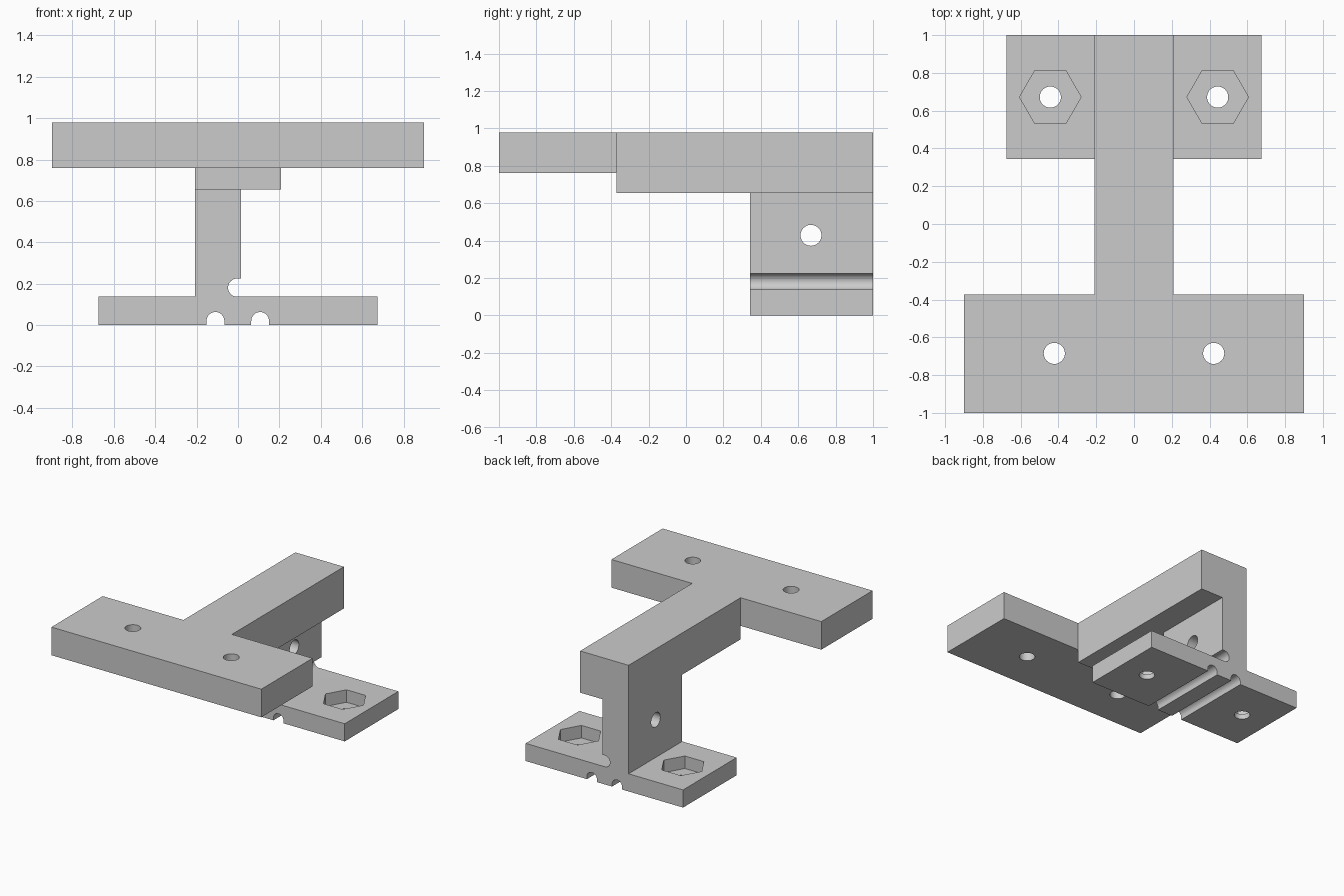
import bpy
import bmesh
from math import cos, sin, pi, radians
from mathutils import Matrix

default = bpy.data.objects.get("Cube")
if default:
    bpy.data.objects.remove(default, do_unlink=True)

grey = bpy.data.materials.new("plain grey")
grey.use_nodes = True
colour = (0.6, 0.6, 0.6, 1)
grey.diffuse_color = colour
grey.node_tree.nodes["Principled BSDF"].inputs["Base Color"].default_value = colour


def finish(name, bm):
    bmesh.ops.recalc_face_normals(bm, faces=bm.faces)
    mesh = bpy.data.meshes.new(name)
    bm.to_mesh(mesh)
    bm.free()
    mesh.materials.append(grey)
    obj = bpy.data.objects.new(name, mesh)
    bpy.context.collection.objects.link(obj)
    return obj


def box(name, low, high):
    bm = bmesh.new()
    bmesh.ops.create_cube(bm, size=1)
    for v in bm.verts:
        v.co = [h if c > 0 else l for c, l, h in zip(v.co, low, high)]
    return finish(name, bm)


def cylinder(name, centre, radius, length, sides=40, axis="Z"):
    turn = Matrix.Rotation(pi / 2, 4, "Y") if axis == "X" else Matrix()
    bm = bmesh.new()
    bmesh.ops.create_cone(bm, cap_ends=True, segments=sides, radius1=radius,
                          radius2=radius, depth=length,
                          matrix=Matrix.Translation(centre) @ turn)
    return finish(name, bm)


def arc(x, z, radius, start, end, steps=16):
    angles = [radians(start + (end - start) * i / steps) for i in range(steps + 1)]
    return [(x + radius * cos(a), z + radius * sin(a)) for a in angles]


def groove(x):
    # U-shaped channel in the underside, opening downwards
    r = 0.043
    return [(x - r, 0)] + arc(x, 0.02, r, 180, 0) + [(x + r, 0)]


def combine(target, other, operation):
    mod = target.modifiers.new(other.name, "BOOLEAN")
    mod.operation = operation
    mod.solver = "EXACT"
    mod.object = other
    bpy.context.view_layer.objects.active = target
    bpy.ops.object.modifier_apply(modifier=mod.name)
    bpy.data.objects.remove(other, do_unlink=True)


# Foot and upright web, one cross-section extruded front to back
back, foot_front = 1.0, 0.343
foot_x, foot_top, web_left, web_right = 0.675, 0.137, -0.208, 0.015
profile = [(-foot_x, 0)] + groove(-0.109) + groove(0.107)
profile += [(foot_x, 0), (foot_x, foot_top)]
profile += arc(-0.004, 0.181, 0.044, 270, 90)      # cable channel beside the web
profile += [(web_right, 0.225), (web_right, 0.8), (web_left, 0.8)]
profile += [(web_left, foot_top), (-foot_x, foot_top)]

bm = bmesh.new()
face = bm.faces.new([bm.verts.new((x, foot_front, z)) for x, z in profile])
swept = bmesh.ops.extrude_face_region(bm, geom=[face])["geom"]
moved = [g for g in swept if isinstance(g, bmesh.types.BMVert)]
bmesh.ops.translate(bm, verts=moved, vec=(0, back - foot_front, 0))
bracket = finish("bracket", bm)

# Top beam and cross plate
combine(bracket, box("beam", (-0.208, -0.372, 0.655), (0.208, back, 0.978)), "UNION")
combine(bracket, box("cross_plate", (-0.9, -1, 0.76), (0.9, -0.372, 0.978)), "UNION")

# Bolt holes and hexagonal nut pockets
hole = 0.056
for side in (-1, 1):
    combine(bracket, cylinder("plate_hole", (side * 0.422, -0.685, 0.87), hole, 0.5), "DIFFERENCE")
    nut = (side * 0.443, 0.672)
    combine(bracket, cylinder("foot_hole", (*nut, 0), hole, 0.5), "DIFFERENCE")
    pocket = cylinder("nut_pocket", (0, 0, 0), 0.163, 0.3, sides=6)
    pocket.data.transform(Matrix.Translation((*nut, 0.19)) @ Matrix.Rotation(pi / 2, 4, "Z"))
    combine(bracket, pocket, "DIFFERENCE")
combine(bracket, cylinder("web_hole", (-0.1, 0.668, 0.428), hole, 0.5, axis="X"), "DIFFERENCE")

# Smooth bores and channels, sharp edges elsewhere
bpy.ops.object.select_all(action="DESELECT")
bracket.select_set(True)
bpy.context.view_layer.objects.active = bracket
bpy.ops.object.shade_smooth_by_angle(angle=radians(30))
